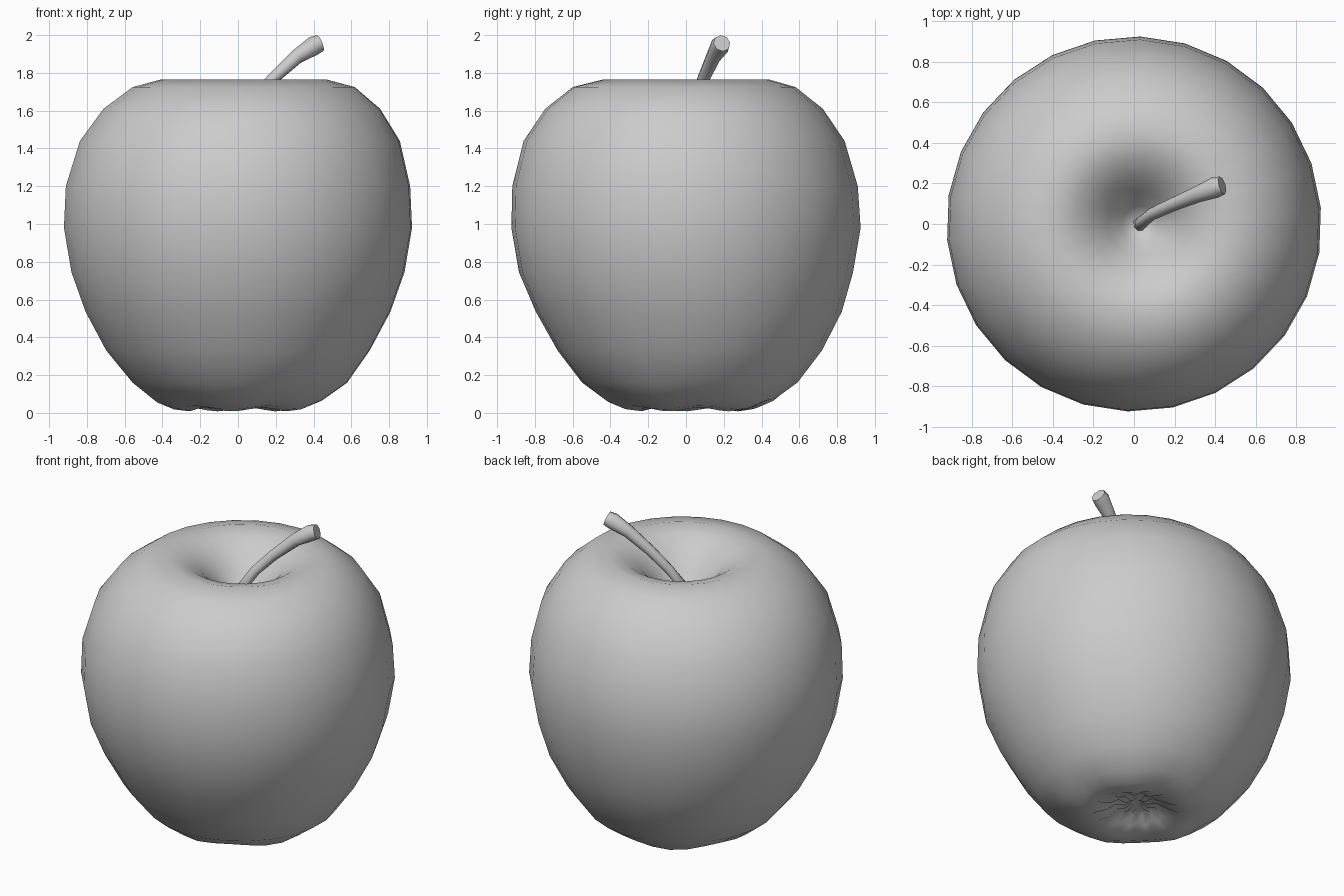
import bpy, bmesh, math
from mathutils import Vector

if "Cube" in bpy.data.objects:
    bpy.data.objects.remove(bpy.data.objects["Cube"])


def loft(name, rings):
    """Skin a list of equal vertex rings and close both ends."""
    bm = bmesh.new()
    loops = [[bm.verts.new(p) for p in ring] for ring in rings]
    n = len(loops[0])
    for a, b in zip(loops, loops[1:]):
        for i in range(n):
            j = (i + 1) % n
            bm.faces.new((a[i], a[j], b[j], b[i]))
    bm.faces.new(loops[0][::-1])
    bm.faces.new(loops[-1])
    bmesh.ops.recalc_face_normals(bm, faces=bm.faces)
    mesh = bpy.data.meshes.new(name)
    bm.to_mesh(mesh)
    bm.free()
    obj = bpy.data.objects.new(name, mesh)
    bpy.context.collection.objects.link(obj)
    for o in bpy.context.selected_objects:
        o.select_set(False)
    obj.select_set(True)
    bpy.context.view_layer.objects.active = obj
    return obj


# Apple body: radius, height, centre x, centre y from blossom dimple to stem cavity
profile = [
    (0.02, 0.10, 0.01, 0.03), (0.07, 0.085, 0.01, 0.03), (0.12, 0.09, 0.01, 0.03),
    (0.18, 0.05, 0.01, 0.03), (0.27, 0.018, 0.01, 0.03), (0.35, 0.028, 0.01, 0.03),
    (0.44, 0.065, 0.01, 0.03), (0.57, 0.16, 0.01, 0.02), (0.70, 0.33, 0.0, 0.02),
    (0.81, 0.535, 0.0, 0.015), (0.885, 0.745, 0.0, 0.0), (0.925, 0.98, 0.0, 0.0),
    (0.915, 1.20, 0.0, -0.005), (0.85, 1.44, 0.01, -0.01), (0.735, 1.61, 0.02, -0.01),
    (0.59, 1.725, 0.03, -0.01), (0.44, 1.765, 0.03, 0.0), (0.33, 1.735, 0.03, 0.0),
    (0.24, 1.675, 0.03, 0.0), (0.16, 1.59, 0.03, 0.0), (0.09, 1.50, 0.03, 0.0),
    (0.03, 1.45, 0.03, 0.0),
]
SIDES = 26
body_rings = []
for k, (r, z, cx, cy) in enumerate(profile):
    ring = []
    for i in range(SIDES):
        a = math.radians(5) + math.tau * i / SIDES
        dz = 0.0
        if 1 <= k <= 3:      # puckers around the blossom end
            dz = 0.012 * (-1) ** i
        elif 4 <= k <= 6:    # gentle lobes the apple stands on
            dz = 0.010 * math.cos(5 * (a - math.radians(225)))
        ring.append((cx + r * math.cos(a), cy + r * math.sin(a), z + dz))
    body_rings.append(ring)
loft("apple_body", body_rings)
bpy.ops.object.shade_smooth()

# Stem: leaning path with radii, flaring at the cut tip
path = [
    ((0.03, 0.0, 1.42), 0.036), ((0.035, 0.005, 1.57), 0.031), ((0.09, 0.05, 1.665), 0.030),
    ((0.19, 0.095, 1.775), 0.033), ((0.31, 0.145, 1.885), 0.040),
    ((0.40, 0.180, 1.943), 0.052), ((0.435, 0.190, 1.957), 0.046),
]
points = [Vector(p) for p, r in path]
stem_rings = []
for k, (p, r) in enumerate(path):
    tangent = points[min(k + 1, len(points) - 1)] - points[max(k - 1, 0)]
    side = tangent.cross(Vector((0.4, -0.9, 0))).normalized()
    up = tangent.cross(side).normalized()
    stem_rings.append([points[k] + r * (side * math.cos(math.tau * i / 8) + up * math.sin(math.tau * i / 8))
                       for i in range(8)])
loft("stem", stem_rings)
bpy.ops.object.shade_smooth_by_angle(angle=math.radians(60))
